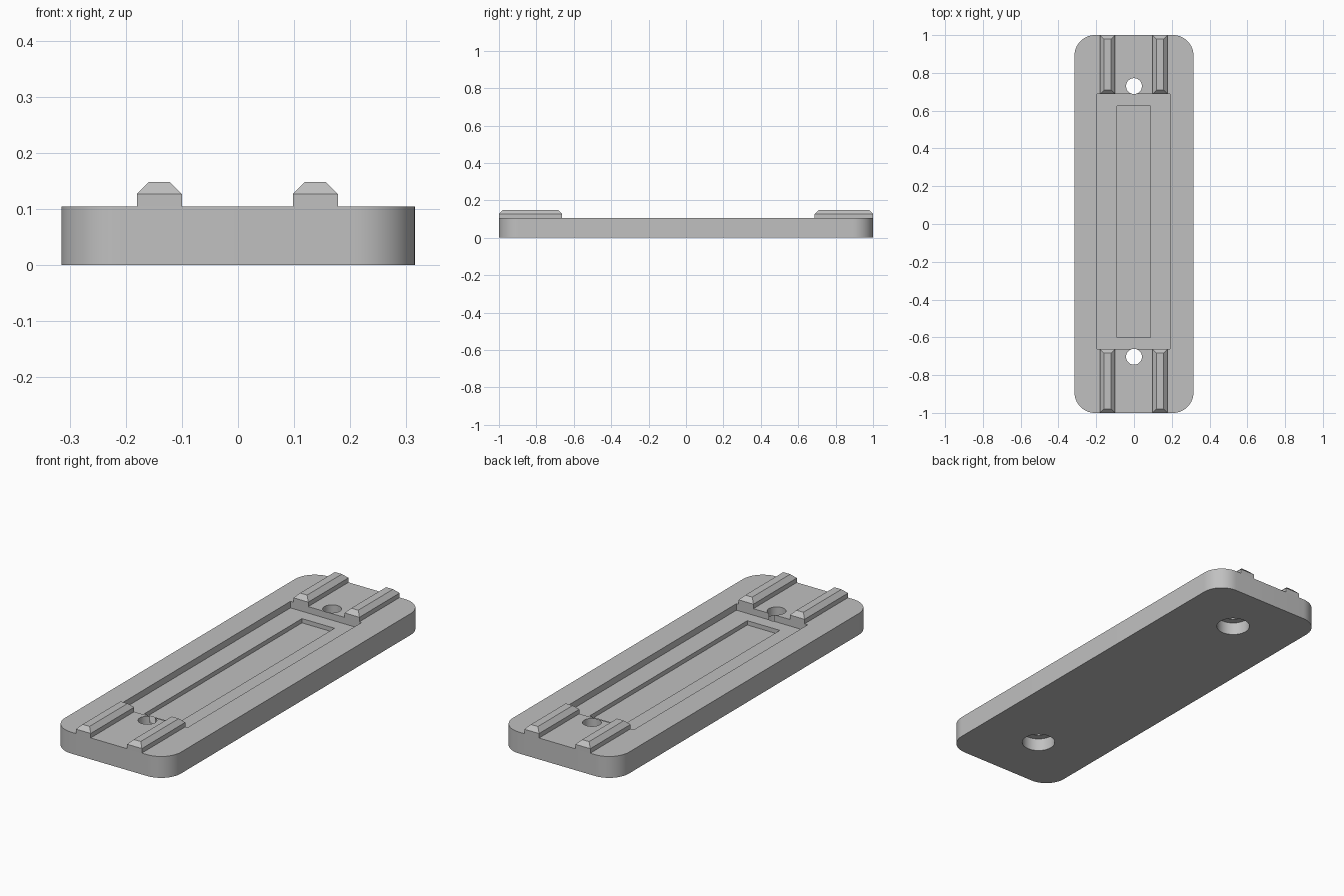
import bpy, bmesh, math

cube = bpy.data.objects.get("Cube")
if cube:
    bpy.data.objects.remove(cube, do_unlink=True)

grey = bpy.data.materials.new("plain grey")
grey.use_nodes = True
colour = (0.53, 0.53, 0.53, 1)
grey.diffuse_color = colour
grey.node_tree.nodes["Principled BSDF"].inputs["Base Color"].default_value = colour

WIDTH, TOP, RADIUS = 0.315, 0.105, 0.108
POCKET_FLOOR, SLOT_FLOOR, BORE_TOP = 0.073, 0.052, 0.063


def stack(name, layers):
    """Solid skinned through outlines, each given as (points, height)."""
    bm = bmesh.new()
    rings = [[bm.verts.new((x, y, z)) for x, y in pts] for pts, z in layers]
    bm.faces.new(rings[0][::-1])
    bm.faces.new(rings[-1])
    n = len(rings[0])
    for low, high in zip(rings, rings[1:]):
        for i in range(n):
            j = (i + 1) % n
            bm.faces.new((low[i], low[j], high[j], high[i]))
    bmesh.ops.recalc_face_normals(bm, faces=bm.faces)
    mesh = bpy.data.meshes.new(name)
    bm.to_mesh(mesh)
    bm.free()
    mesh.materials.append(grey)
    obj = bpy.data.objects.new(name, mesh)
    bpy.context.collection.objects.link(obj)
    return obj


def rect(x0, x1, y0, y1, inset=0):
    x0, x1, y0, y1 = x0 + inset, x1 - inset, y0 + inset, y1 - inset
    return [(x0, y0), (x1, y0), (x1, y1), (x0, y1)]


def arc(cx, cy, r, start, sweep, steps):
    return [(cx + r * math.cos(start + sweep * i / steps),
             cy + r * math.sin(start + sweep * i / steps)) for i in range(steps + 1)]


def circle(cy, r):
    return arc(0, cy, r, 0, math.tau, 48)[:-1]


def cut(target, outline, z0, z1):
    cutter = stack("cutter", [(outline, z0), (outline, z1)])
    cutter.hide_render = True
    mod = target.modifiers.new("cut", "BOOLEAN")
    mod.operation, mod.solver, mod.object = "DIFFERENCE", "EXACT", cutter
    bpy.context.view_layer.objects.active = target
    bpy.ops.object.modifier_apply(modifier=mod.name)
    bpy.data.objects.remove(cutter, do_unlink=True)


# Base plate with rounded corners
outline = []
for k, (sx, sy) in enumerate([(1, 1), (-1, 1), (-1, -1), (1, -1)]):
    outline += arc(sx * (WIDTH - RADIUS), sy * (1 - RADIUS), RADIUS,
                   k * math.pi / 2, math.pi / 2, 14)
plate = stack("base_plate", [(outline, 0), (outline, TOP)])

# Stepped recess in the top
cut(plate, rect(-0.197, 0.19, -0.663, 0.688), POCKET_FLOOR, 0.2)
cut(plate, rect(-0.09, 0.087, -0.6, 0.625), SLOT_FLOOR, 0.2)

# Screw holes, counterbored from below
for y in (-0.703, 0.73):
    cut(plate, circle(y, 0.077), -0.1, BORE_TOP)
    cut(plate, circle(y, 0.042), -0.1, 0.2)

bpy.ops.object.select_all(action="DESELECT")
plate.select_set(True)
bpy.context.view_layer.objects.active = plate
bpy.ops.object.shade_smooth_by_angle(angle=math.radians(30))

# Guide rails with chamfered tops
for end, y0, y1 in (("front", -1, -0.663), ("back", 0.688, 1)):
    for side, x0 in (("right", -0.18), ("left", 0.098)):
        box = (x0, x0 + 0.08, y0, y1)
        stack(f"{end}_{side}_rail", [(rect(*box), TOP), (rect(*box), 0.127),
                                     (rect(*box, inset=0.021), 0.148)])
